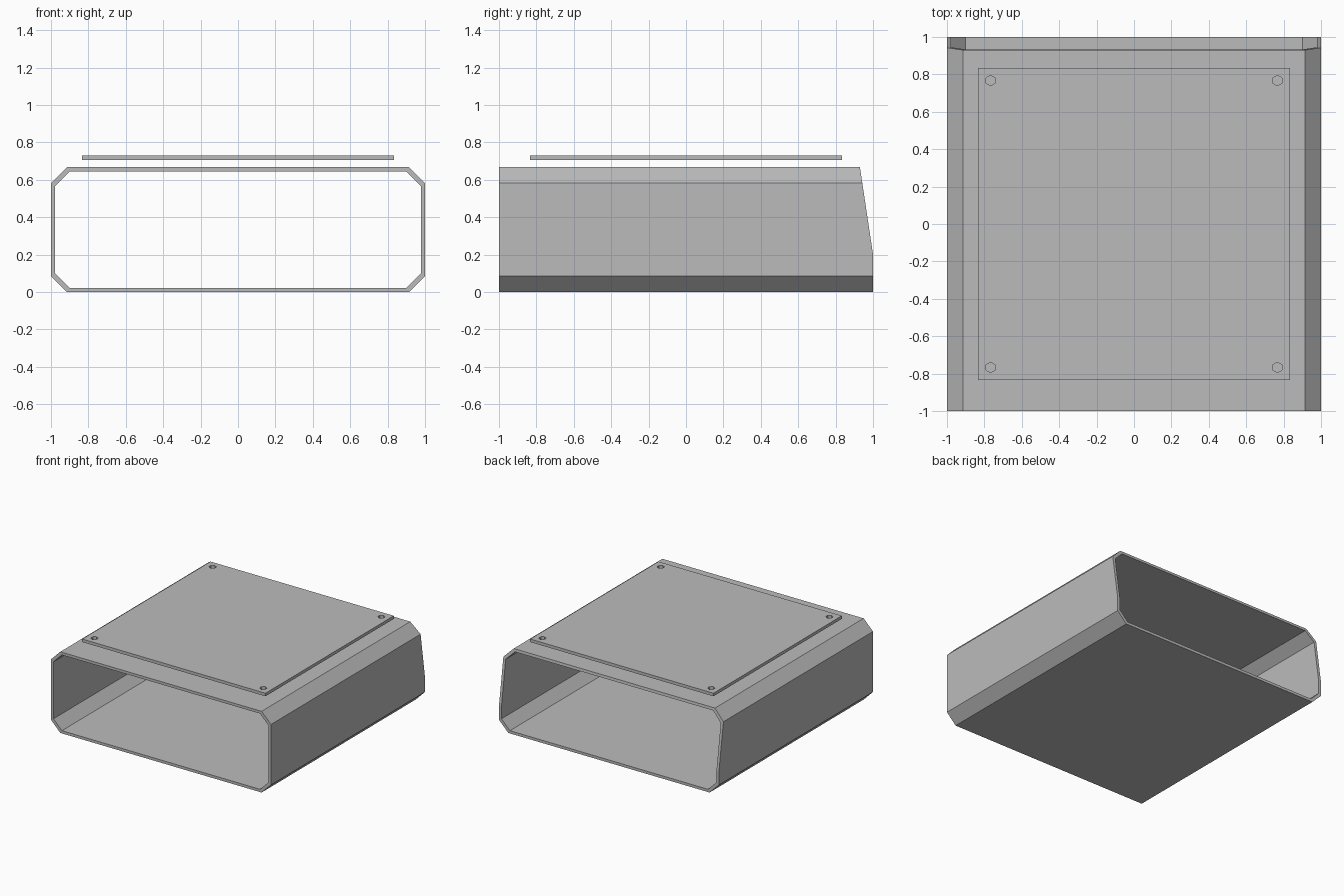
import bpy, bmesh, math

if "Cube" in bpy.data.objects:
    bpy.data.objects.remove(bpy.data.objects["Cube"], do_unlink=True)

grey = bpy.data.materials.new("plain grey")
grey.use_nodes = True
grey.diffuse_color = (0.5, 0.5, 0.5, 1)
grey.node_tree.nodes["Principled BSDF"].inputs["Base Color"].default_value = (0.5, 0.5, 0.5, 1)

HEIGHT, WALL, BEND = 0.667, 0.0225, 0.2


def add_object(name, bm):
    mesh = bpy.data.meshes.new(name)
    bm.to_mesh(mesh)
    bm.free()
    mesh.materials.append(grey)
    obj = bpy.data.objects.new(name, mesh)
    bpy.context.collection.objects.link(obj)
    return obj


def chamfered_profile(inset, chamfer):
    """Bevelled rectangle in x and z, with an extra point where the back starts to lean."""
    w, low, high = 1 - inset, inset, HEIGHT - inset
    half = [(w - chamfer, low), (w, low + chamfer), (w, BEND),
            (w, high - chamfer), (w - chamfer, high)]
    return half + [(-x, z) for x, z in reversed(half)]


def back_y(z):
    return 1 - 0.07 * max(0, z - BEND) / (HEIGHT - BEND)


# Open sleeve: outer and inner skins joined by rims at both ends
bm = bmesh.new()
outer = chamfered_profile(0, 0.085)
inner = chamfered_profile(WALL, 0.077)
loops = [
    [bm.verts.new((x, -1, z)) for x, z in outer],
    [bm.verts.new((x, back_y(z), z)) for x, z in outer],
    [bm.verts.new((x, back_y(z), z)) for x, z in inner],
    [bm.verts.new((x, -1, z)) for x, z in inner],
]
count = len(outer)
for k, a in enumerate(loops):
    b = loops[(k + 1) % len(loops)]
    for i in range(count):
        j = (i + 1) % count
        bm.faces.new((a[i], a[j], b[j], b[i]))
bmesh.ops.recalc_face_normals(bm, faces=bm.faces)
add_object("sleeve_shell", bm)


# Floating cover plate with a screw hole in each corner
def outline(bm, points):
    verts = [bm.verts.new((x, y, 0.705)) for x, y in points]
    return [bm.edges.new((v, verts[i - 1])) for i, v in enumerate(verts)]


bm = bmesh.new()
side, hole_at, radius, sides = 0.833, 0.767, 0.028, 6
edges = outline(bm, [(side, side), (-side, side), (-side, -side), (side, -side)])
for sx in (-1, 1):
    for sy in (-1, 1):
        turns = [math.tau * (i + 0.5) / sides for i in range(sides)]
        edges += outline(bm, [(sx * hole_at + radius * math.cos(t),
                               sy * hole_at + radius * math.sin(t)) for t in turns])
bmesh.ops.triangle_fill(bm, use_beauty=True, edges=edges, normal=(0, 0, 1))
for face in bm.faces:
    face.normal_update()
    if face.normal.z < 0:
        face.normal_flip()
plate = add_object("cover_plate", bm)
solid = plate.modifiers.new("thickness", "SOLIDIFY")
solid.thickness = 0.025
solid.offset = 1
